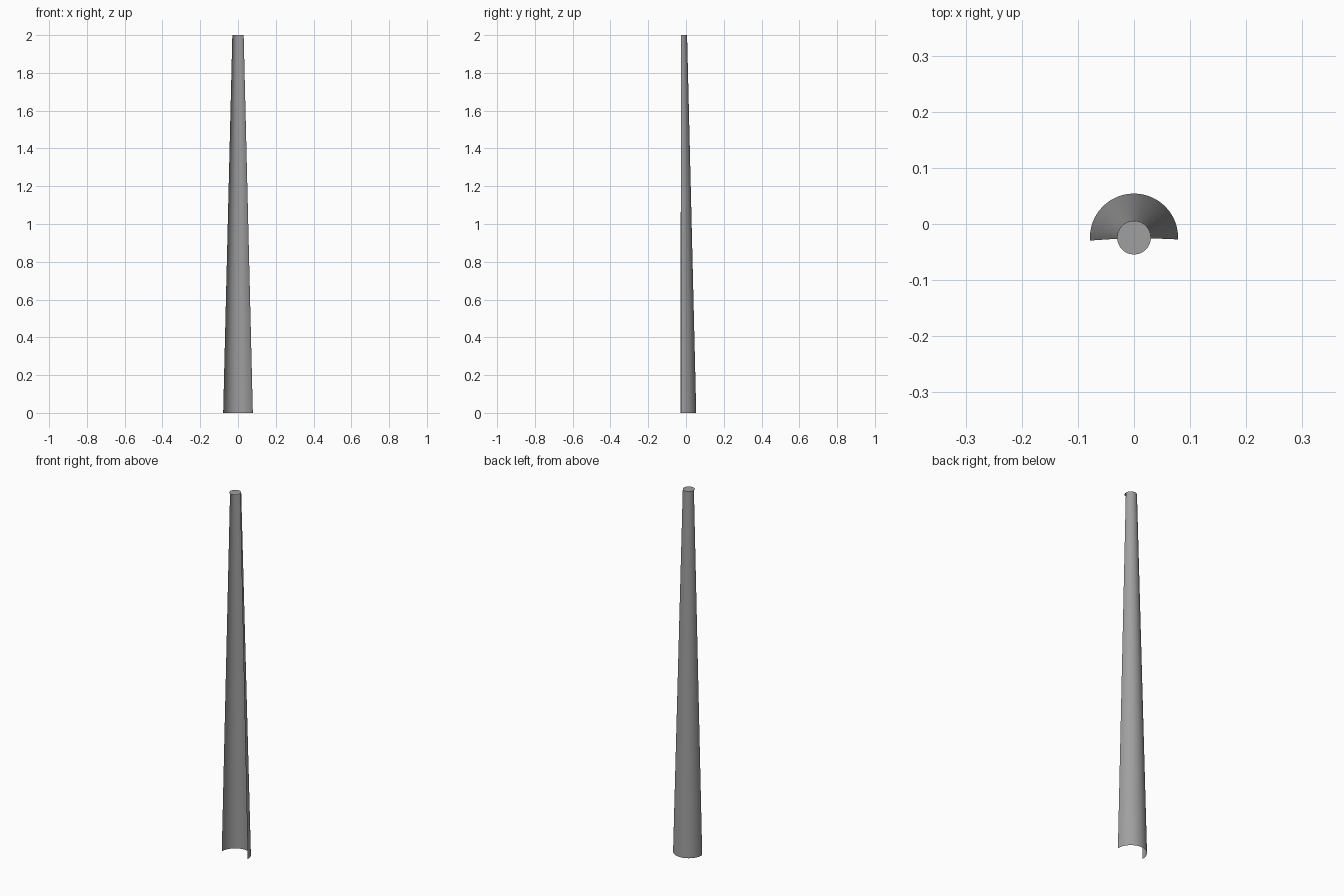
import bpy, bmesh, math

if "Cube" in bpy.data.objects:
    bpy.data.objects.remove(bpy.data.objects["Cube"])

CY = -0.0243                  # axis of the cone
R_BASE, R_TOP, H = 0.0785, 0.030, 2.0
SEG = 64

# Dark grey finish
mat = bpy.data.materials.new("dark_grey")
mat.diffuse_color = (0.35, 0.35, 0.35, 1)
mat.use_nodes = True
mat.node_tree.nodes["Principled BSDF"].inputs["Base Color"].default_value = mat.diffuse_color


def make(name, bm):
    me = bpy.data.meshes.new(name)
    bm.to_mesh(me)
    bm.free()
    me.materials.append(mat)
    ob = bpy.data.objects.new(name, me)
    bpy.context.collection.objects.link(ob)
    return ob


# Half-round tapered shell, open to the front and slightly over 180 degrees
bm = bmesh.new()
start, end = math.radians(-2.3), math.radians(183.8)
rows = []
for i in range(SEG + 1):
    a = start + (end - start) * i / SEG
    rows.append([bm.verts.new((r * math.cos(a), CY + r * math.sin(a), z))
                 for r, z in ((R_BASE, 0), (R_TOP, H))])
for (b0, t0), (b1, t1) in zip(rows, rows[1:]):
    f = bm.faces.new((b0, b1, t1, t0))
    f.smooth = True
make("tapered_shell", bm)

# Full round cap on top
bm = bmesh.new()
bmesh.ops.create_circle(bm, cap_ends=True, radius=R_TOP, segments=SEG)
bmesh.ops.translate(bm, verts=bm.verts, vec=(0, CY, H))
make("top_cap", bm)
